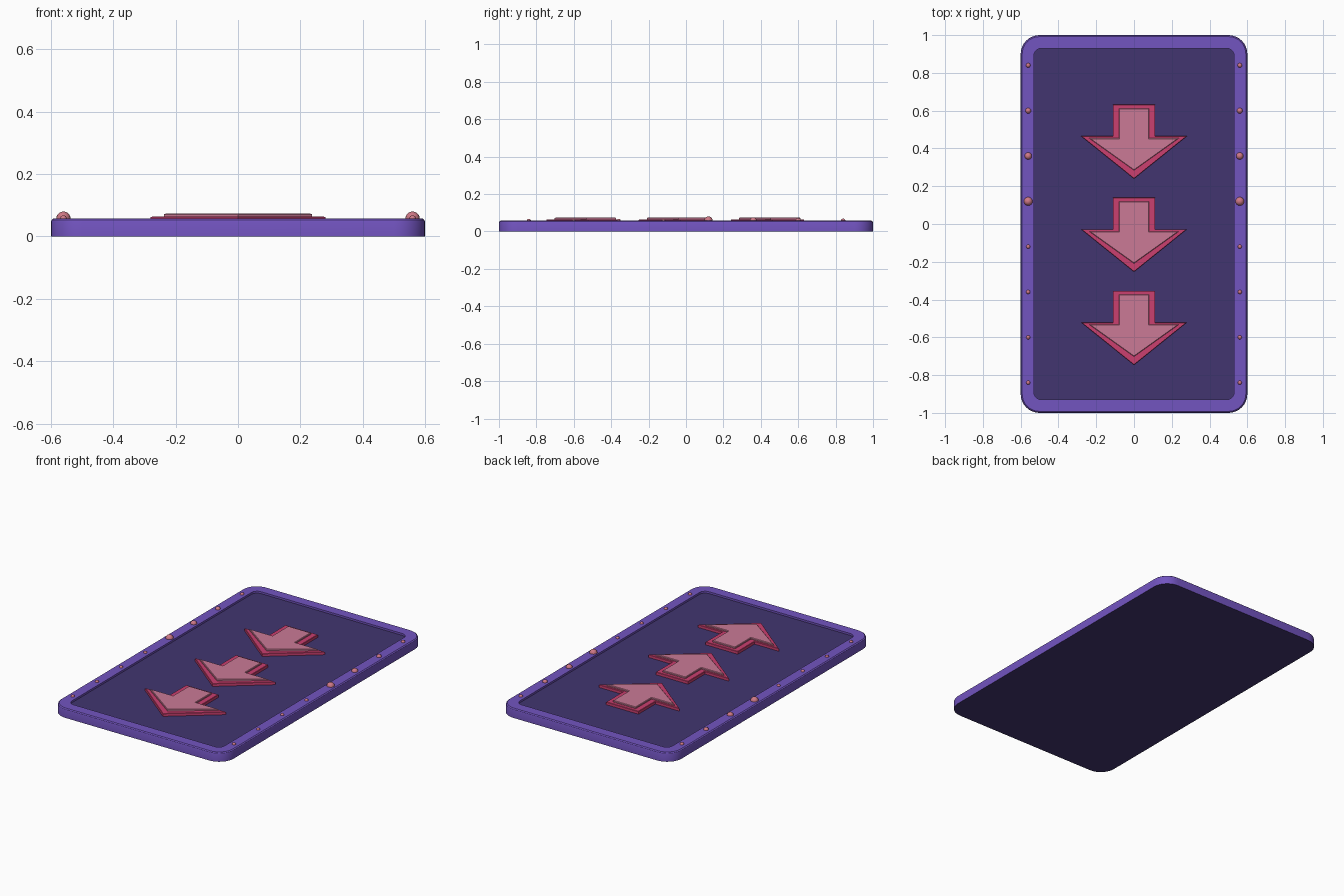
import bpy, bmesh, math

if "Cube" in bpy.data.objects:
    bpy.data.objects.remove(bpy.data.objects["Cube"])


def material(name, rgb):
    m = bpy.data.materials.new(name)
    m.diffuse_color = (*rgb, 1)
    m.use_nodes = True
    m.node_tree.nodes["Principled BSDF"].inputs["Base Color"].default_value = m.diffuse_color
    return m


PURPLE = material("purple", (0.17, 0.089, 0.53))
DARK = material("dark_violet", (0.054, 0.036, 0.16))
ROSE = material("deep_rose", (0.597, 0.05, 0.162))
PINK = material("soft_pink", (0.597, 0.195, 0.305))
STUD = material("stud_pink", (0.62, 0.19, 0.24))


def finish(bm, name, mats, smooth=True):
    bmesh.ops.recalc_face_normals(bm, faces=bm.faces)
    me = bpy.data.meshes.new(name)
    bm.to_mesh(me)
    bm.free()
    ob = bpy.data.objects.new(name, me)
    bpy.context.collection.objects.link(ob)
    for m in mats:
        me.materials.append(m)
    if smooth:
        bpy.ops.object.select_all(action='DESELECT')
        bpy.context.view_layer.objects.active = ob
        ob.select_set(True)
        bpy.ops.object.shade_smooth_by_angle(angle=math.radians(30))
    return ob


def rounded_rect(hx, hy, r, z, seg=8):
    pts = []
    for q, (sx, sy) in enumerate([(1, 1), (-1, 1), (-1, -1), (1, -1)]):
        for i in range(seg + 1):
            a = math.pi / 2 * (q + i / seg)
            pts.append((sx * (hx - r) + r * math.cos(a),
                        sy * (hy - r) + r * math.sin(a), z))
    return pts


def loft(bm, rings):
    """Skin a stack of matching loops and cap both ends."""
    loops = [[bm.verts.new(p) for p in ring] for ring in rings]
    n = len(loops[0])
    for a, b in zip(loops, loops[1:]):
        for i in range(n):
            j = (i + 1) % n
            bm.faces.new((a[i], a[j], b[j], b[i]))
    bm.faces.new(loops[0][::-1])
    bm.faces.new(loops[-1])


# Rounded tray: purple rim, recessed dark panel and dark underside
bm = bmesh.new()
loft(bm, [rounded_rect(0.6, 1.0, 0.1, 0),
          rounded_rect(0.6, 1.0, 0.1, 0.046),
          rounded_rect(0.598, 0.998, 0.098, 0.053),
          rounded_rect(0.592, 0.992, 0.092, 0.058),
          rounded_rect(0.53, 0.93, 0.04, 0.058),
          rounded_rect(0.53, 0.93, 0.04, 0.046)])
for f in bm.faces:
    f.material_index = 1 if len(f.verts) > 4 else 0
finish(bm, "tray", [PURPLE, DARK])


def arrow(name, top, shoulder, tip, shaft, wing, z0, z1, mat, chamfer):
    """Flat arrow pointing to -y with a slightly chamfered top edge."""
    right = [(shaft, top), (shaft, shoulder), (wing, shoulder), (0, tip)]
    pts = right + [(-x, y) for x, y in right[2::-1]]
    bm = bmesh.new()
    face = bm.faces.new([bm.verts.new((x, y, z0)) for x, y in pts])
    ext = bmesh.ops.extrude_face_region(bm, geom=[face])["geom"]
    for v in ext:
        if isinstance(v, bmesh.types.BMVert):
            v.co.z = z1
    bmesh.ops.recalc_face_normals(bm, faces=bm.faces)
    lid = [f for f in bm.faces if f.normal.z > 0.9]
    bmesh.ops.inset_region(bm, faces=lid, thickness=chamfer, depth=0,
                           use_even_offset=True)
    for v in {v for f in lid for v in f.verts}:
        v.co.z += chamfer
    finish(bm, name, [mat], smooth=False)


# Three arrows, each a deep rose base with a soft pink layer on top
for i, y in enumerate((0.632, 0.139, -0.354)):
    arrow(f"arrow_base_{i + 1}", y, y - 0.167, y - 0.392, 0.112, 0.28,
          0.044, 0.062, ROSE, 0.002)
    arrow(f"arrow_top_{i + 1}", y - 0.02, y - 0.178, y - 0.348, 0.079, 0.238,
          0.062, 0.071, PINK, 0.003)

# Round studs along both long sides of the rim
RADII = (0.011, 0.011, 0.011, 0.011, 0.023, 0.019, 0.015, 0.012)
for side, x in (("left", -0.56), ("right", 0.56)):
    for i, r in enumerate(RADII):
        bm = bmesh.new()
        bmesh.ops.create_uvsphere(bm, u_segments=16, v_segments=10, radius=r)
        bmesh.ops.translate(bm, verts=bm.verts, vec=(x, -0.84 + 0.24 * i, 0.057))
        finish(bm, f"stud_{side}_{i + 1}", [STUD])
